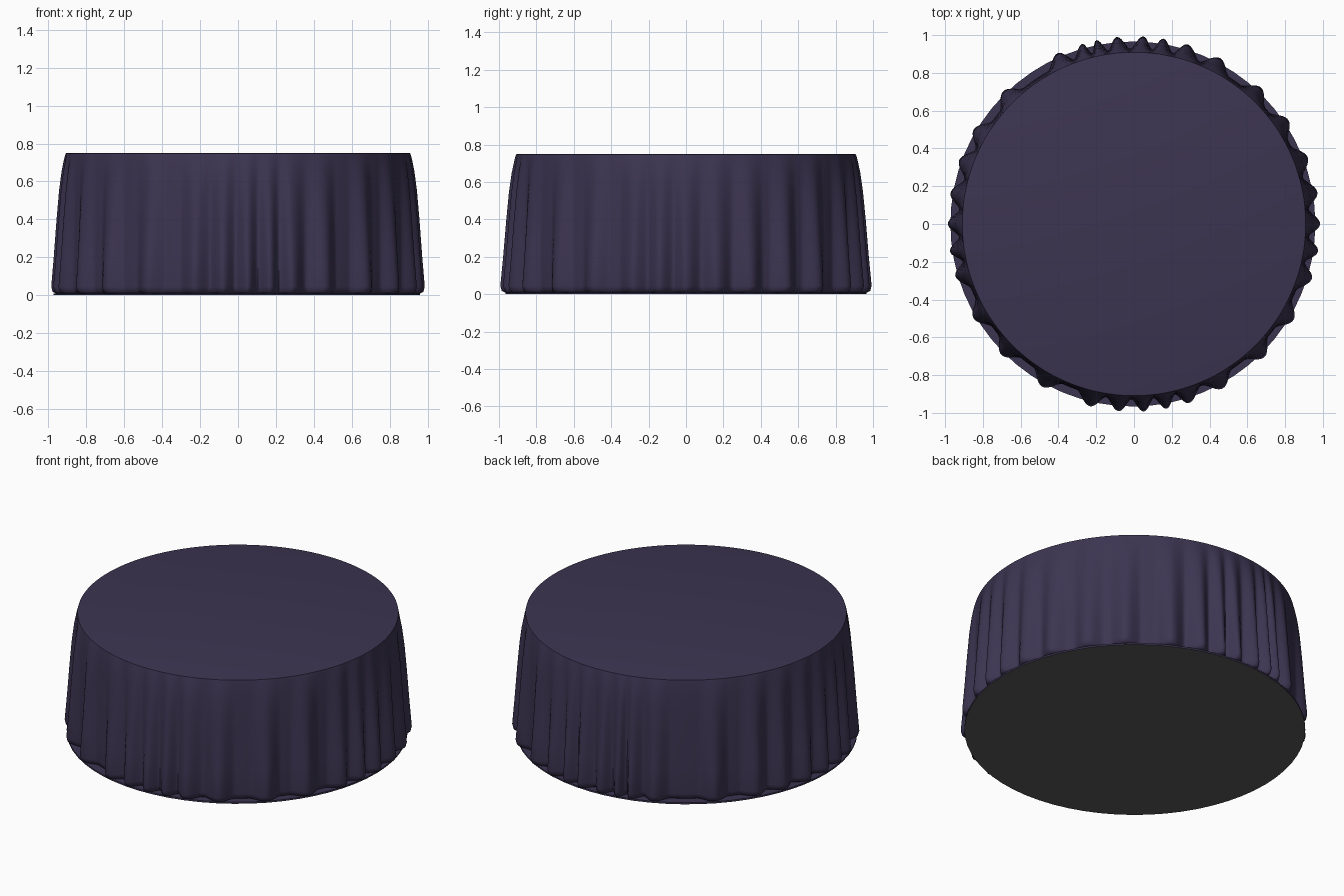
import bpy, bmesh, math

cube = bpy.data.objects.get("Cube")
if cube:
    bpy.data.objects.remove(cube, do_unlink=True)


def material(name, colour):
    m = bpy.data.materials.new(name)
    m.use_nodes = True
    m.diffuse_color = colour
    bsdf = next(n for n in m.node_tree.nodes if n.type == 'BSDF_PRINCIPLED')
    bsdf.inputs["Base Color"].default_value = colour
    bsdf.inputs["Roughness"].default_value = 0.8
    return m


cloth = material("dusk purple cloth", (0.045, 0.035, 0.083, 1))
under = material("grey underside", (0.107, 0.107, 0.113, 1))


def add_object(name, bm, mats):
    mesh = bpy.data.meshes.new(name)
    bmesh.ops.recalc_face_normals(bm, faces=bm.faces)
    bm.to_mesh(mesh)
    bm.free()
    for m in mats:
        mesh.materials.append(m)
    ob = bpy.data.objects.new(name, mesh)
    bpy.context.collection.objects.link(ob)
    return ob


# Fold crests around the cloth, in degrees: tight at the four sides, wide between
CRESTS = [0, 9.8, 21, 34, 47, 62.6, 73.4, 81, 87.1, 95.3, 101.6, 106, 114,
          134.6, 149.5, 160, 170.5, 180, 188.5, 196.2, 210.5, 224.6, 240.5,
          256.4, 265.3, 273, 280, 287, 298.4, 314.5, 329, 343, 351.6, 360]


def fold(deg):
    """1 on a crest, 0 in the valley between two crests."""
    for a, b in zip(CRESTS, CRESTS[1:]):
        if a <= deg <= b:
            reach = min((b - a) / 2, 5.5)
            near = min(deg - a, b - deg) / reach
            return (0.5 + 0.5 * math.cos(math.pi * min(near, 1))) ** 0.8
    return 0


# Profile from the hem up: height, valley radius, crest radius
PROFILE = [(0.012, 0.89, 0.93), (0.009, 0.91, 0.96), (0.018, 0.925, 0.978),
           (0.045, 0.928, 0.985), (0.2, 0.928, 0.972), (0.4, 0.925, 0.957),
           (0.55, 0.922, 0.944), (0.65, 0.918, 0.931), (0.72, 0.913, 0.917),
           (0.748, 0.909, 0.909), (0.75, 0.9, 0.9)]
SEGMENTS = 720

# Draped cloth: pleated skirt with a flat top
bm = bmesh.new()
rings = []
for z, valley, crest in PROFILE:
    ring = []
    for i in range(SEGMENTS):
        deg = 360 * i / SEGMENTS
        t = math.radians(deg)
        # crests at front and back swing out slightly further
        swing = 1 + 0.16 * abs(math.sin(t)) ** 6
        r = valley + (crest - valley) * fold(deg) * swing
        ring.append(bm.verts.new((r * math.cos(t), r * math.sin(t), z)))
    rings.append(ring)
for low, high in zip(rings, rings[1:]):
    for i in range(SEGMENTS):
        j = (i + 1) % SEGMENTS
        bm.faces.new((low[i], low[j], high[j], high[i]))
bm.faces.new(rings[-1])
bm.faces.new(rings[0][::-1])
drape = add_object("draped_cloth", bm, [cloth])

# Thin base disc: cloth coloured above, grey below
bm = bmesh.new()
bmesh.ops.create_cone(bm, cap_ends=True, segments=64, radius1=0.966,
                      radius2=0.966, depth=0.01)
bmesh.ops.translate(bm, verts=bm.verts, vec=(-0.006, 0, 0.005))
bm.normal_update()
for f in bm.faces:
    f.material_index = 1 if f.normal.z < -0.5 else 0
base = add_object("base_disc", bm, [cloth, under])

for ob in (drape, base):
    bpy.ops.object.select_all(action='DESELECT')
    ob.select_set(True)
    bpy.context.view_layer.objects.active = ob
    bpy.ops.object.shade_smooth_by_angle(angle=math.radians(60))
